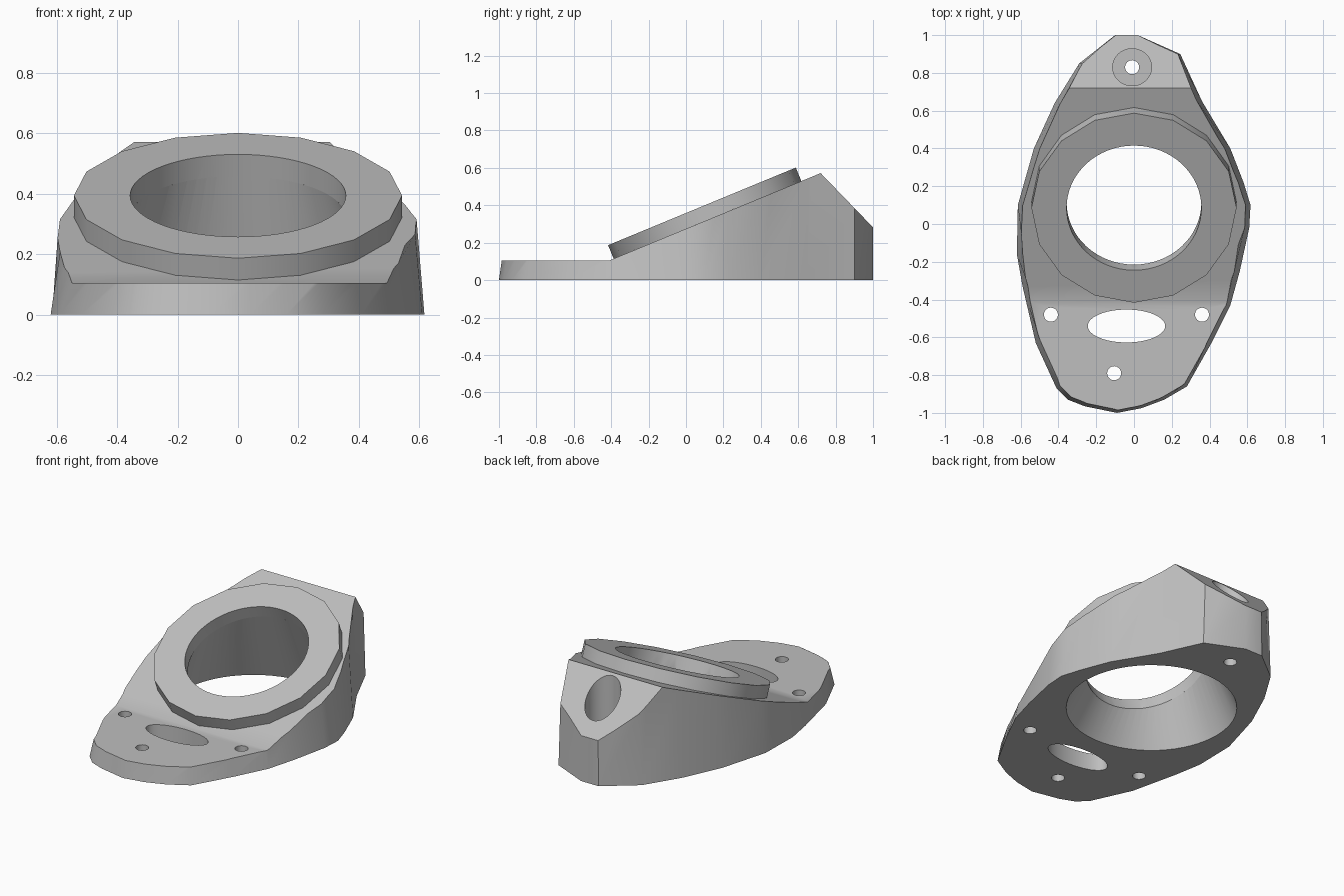
import bpy, bmesh
from math import sin, cos, pi, atan2, radians
from mathutils import Matrix, Vector

cube = bpy.data.objects.get("Cube")
if cube:
    bpy.data.objects.remove(cube)

grey = bpy.data.materials.new("plain_grey")
grey.use_nodes = True
tone = (0.52, 0.52, 0.52, 1)
grey.diffuse_color = tone
grey.node_tree.nodes["Principled BSDF"].inputs["Base Color"].default_value = tone


def loft(name, rings):
    """Closed solid through rings that share a vertex count."""
    bm = bmesh.new()
    loops = [[bm.verts.new(p) for p in ring] for ring in rings]
    n = len(loops[0])
    for a, b in zip(loops, loops[1:]):
        for i in range(n):
            j = (i + 1) % n
            bm.faces.new((a[i], a[j], b[j], b[i]))
    bm.faces.new(loops[0][::-1])
    bm.faces.new(loops[-1])
    bmesh.ops.recalc_face_normals(bm, faces=bm.faces)
    mesh = bpy.data.meshes.new(name)
    bm.to_mesh(mesh)
    bm.free()
    mesh.materials.append(grey)
    obj = bpy.data.objects.new(name, mesh)
    bpy.context.collection.objects.link(obj)
    return obj


def ring(rx, ry, n, matrix):
    return [matrix @ Vector((rx * sin(2 * pi * i / n), ry * cos(2 * pi * i / n), 0))
            for i in range(n)]


def activate(obj):
    bpy.ops.object.select_all(action="DESELECT")
    obj.select_set(True)
    bpy.context.view_layer.objects.active = obj


def cut(obj, tool, operation="DIFFERENCE"):
    activate(obj)
    mod = obj.modifiers.new("cut", "BOOLEAN")
    mod.object = tool
    mod.operation = operation
    mod.solver = "EXACT"
    bpy.ops.object.modifier_apply(modifier=mod.name)


def upright(x, y, rx, ry, z0, z1, n=32):
    return loft("hole_cutter", [ring(rx, ry, n, Matrix.Translation((x, y, z)))
                                for z in (z0, z1)])


# Tapered body outline
outline = [(0.02, 1), (0.245, 0.9), (0.36, 0.65), (0.51, 0.4), (0.58, 0.22),
           (0.617, 0.1), (0.61, -0.02), (0.56, -0.25), (0.51, -0.43),
           (0.41, -0.63), (0.28, -0.86), (0.16, -0.93), (0.04, -0.975),
           (-0.09, -1), (-0.26, -0.965), (-0.35, -0.93), (-0.41, -0.87),
           (-0.52, -0.63), (-0.59, -0.33), (-0.62, -0.16), (-0.615, 0.1),
           (-0.53, 0.4), (-0.42, 0.64), (-0.29, 0.85), (-0.1, 1)]


def tapered(x, y):
    shrink = min(0.08 + 0.4 * max(0, -y), 0.25)
    return x * (1 - shrink), y + (0.086 if y < -0.6 else 0), 0.6


body = loft("wedge_body", [[(x, y, 0) for x, y in outline],
                           [tapered(x, y) for x, y in outline]])

# Side profile: flat toe, long ramp, sloping back
profile = [(-1.2, -0.1), (-1.2, 0.105), (-0.41, 0.105), (0.72, 0.572),
           (1.2, 0.075), (1.2, -0.1)]
side = loft("profile_cutter", [[(x, y, z) for y, z in profile] for x in (-1, 1)])
cut(body, side, "INTERSECT")

# Collar lying on the ramp
tilt = atan2(0.467, 1.13)
seat = Matrix.Translation((0, 0.115, 0.322)) @ Matrix.Rotation(tilt, 4, "X")


def lifted(h):
    return seat @ Matrix.Translation((0, 0, h))


collar = loft("tilted_collar", [ring(0.543, 0.543, 16, lifted(h)) for h in (0, 0.078)])

# Bore: round through the collar, flaring out to the base
floor = Matrix.Translation((0, 0.153, 0))
bore = loft("bore_cutter", [
    ring(0.485, 0.485, 64, Matrix.Translation((0, 0.153, -0.1))),
    ring(0.48, 0.48, 64, floor),
    ring(0.357, 0.357, 64, lifted(0)),
    ring(0.357, 0.357, 64, lifted(0.2))])
cut(body, bore)
cut(collar, bore)

# Screw holes, oval slot and rear counterbore
tools = [side, bore, upright(-0.04, -0.54, 0.205, 0.087, -0.1, 0.3, 48),
         upright(-0.01, 0.83, 0.103, 0.098, 0.105, 0.8, 40)]
for x, y in ((-0.44, -0.48), (0.36, -0.48), (-0.105, -0.79), (-0.01, 0.83)):
    tools.append(upright(x, y, 0.037, 0.037, -0.1, 0.3))
for tool in tools[2:]:
    cut(body, tool)
for tool in tools:
    bpy.data.objects.remove(tool)

for obj in (body, collar):
    activate(obj)
    bpy.ops.object.shade_smooth_by_angle(angle=radians(30))
